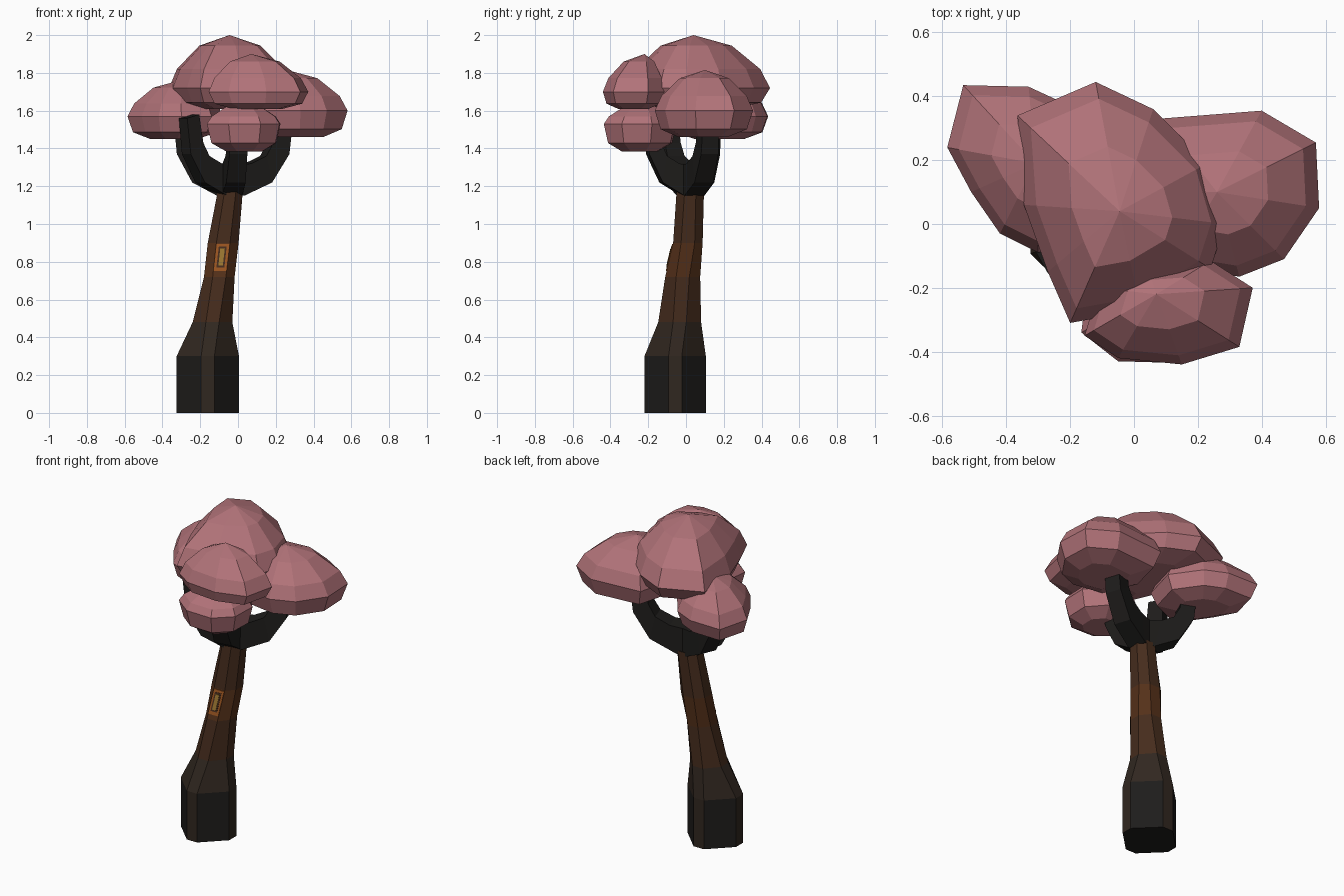
import bpy, bmesh, math
from mathutils import Vector

if "Cube" in bpy.data.objects:
    bpy.data.objects.remove(bpy.data.objects["Cube"])


def mat(name, rgb):
    m = bpy.data.materials.new(name)
    m.diffuse_color = (*rgb, 1)
    m.use_nodes = True
    m.node_tree.nodes["Principled BSDF"].inputs["Base Color"].default_value = m.diffuse_color
    return m


PINK = mat("leaf_pink", (0.44, 0.17, 0.19))
BLACK = mat("bark_black", (0.013, 0.012, 0.011))
DARK = mat("bark_dark", (0.03, 0.02, 0.014))
BROWN = mat("bark_brown", (0.06, 0.025, 0.012))
RUST = mat("bark_rust", (0.09, 0.03, 0.01))
ORANGE = mat("frame_orange", (0.32, 0.09, 0.015))
GOLD = mat("pane_gold", (0.32, 0.18, 0.03))


def finish(bm, name, mats):
    bmesh.ops.recalc_face_normals(bm, faces=bm.faces[:])
    me = bpy.data.meshes.new(name)
    bm.to_mesh(me)
    bm.free()
    ob = bpy.data.objects.new(name, me)
    bpy.context.collection.objects.link(ob)
    for m in mats:
        me.materials.append(m)
    return ob


def loft(name, rings, mats, pick=lambda band, side: 0):
    """Skin equal-sized rings of points and cap both ends."""
    bm = bmesh.new()
    rows = [[bm.verts.new(p) for p in r] for r in rings]
    n = len(rows[0])
    for k in range(len(rows) - 1):
        a, b = rows[k], rows[k + 1]
        for i in range(n):
            j = (i + 1) % n
            bm.faces.new((a[i], a[j], b[j], b[i])).material_index = pick(k, i)
    bm.faces.new(rows[0][::-1])
    bm.faces.new(rows[-1])
    return finish(bm, name, mats)


# Trunk: leaning eight-sided column (z, x0, x1, y0, y1, half width of flat side)
levels = [(0, -.325, .005, -.22, .105, .035), (.3, -.325, .005, -.22, .105, .035),
          (.48, -.24, -.03, -.147, .08, .035), (.72, -.18, -.018, -.11, .075, .035),
          (.9, -.16, .003, -.068, .088, .036), (1.17, -.108, .025, -.05, .095, .03)]
rings = []
for z, x0, x1, y0, y1, c in levels:
    cx, cy = (x0 + x1) / 2, (y0 + y1) / 2
    rings.append([(cx - c, y0, z), (cx + c, y0, z), (x1, cy - c, z), (x1, cy + c, z),
                  (cx + c, y1, z), (cx - c, y1, z), (x0, cy + c, z), (x0, cy - c, z)])


def trunk_mat(band, side):
    if band == 0:
        return 0 if side % 2 else 1
    return (0, 1, 2, 3, 2)[band] if band > 1 else 1


loft("trunk", rings, [BLACK, DARK, BROWN, RUST], trunk_mat)


# Window: slanted frame and pane lying on the front side of the trunk
def front_panel(name, z0, z1, hw, lift, m):
    def at(z, s, d):
        t = (z - .72) / .18
        return (-.099 + .0205 * t + s, -.11 + .042 * t - d, z)
    back, front = [[at(z0, -hw, d), at(z0, hw, d), at(z1, hw, d), at(z1, -hw, d)]
                   for d in (-.01, lift)]
    loft(name, [back, front], [m])


front_panel("window_frame", .75, .895, .035, .004, ORANGE)
front_panel("window_recess", .77, .88, .021, .006, BROWN)
front_panel("window_pane", .78, .87, .012, .008, GOLD)

# Branches: curved four-sided arms fanning out of the trunk top
outer = [(0, 1.15), (.2, 1.15), (.73, 1.22), (1.06, 1.37), (1.14, 1.56)]
inner = [(0, 1.31), (.33, 1.32), (.62, 1.36), (.76, 1.43), (.85, 1.58)]
hub = Vector((-.04, .025))
tips = {"right": (.24, .12), "left_back": (-.29, .13), "left_front": (-.26, -.1),
        "front": (0, -.19)}
for key, tip in tips.items():
    d = Vector(tip) - hub
    side = Vector((-d.y, d.x)).normalized()
    sections = []
    for k, ((ro, zo), (ri, zi)) in enumerate(zip(outer, inner)):
        w = .06 - .004 * k
        sections.append([(*(hub + d * r + side * s), z) for r, z, s in
                         ((ro, zo, -w), (ro, zo, w), (ri, zi, w), (ri, zi, -w))])
    loft(key + "_branch", sections, [BLACK])


# Foliage: faceted domes from a plan outline, a peak, and base / rim / top heights
def foliage(name, outline, peak, z_low, z_rim, z_top):
    pts = [Vector(p) for p in outline]
    pk = Vector(peak)
    mid = sum(pts, Vector((0, 0))) / len(pts)
    h, g = z_top - z_rim, z_rim - z_low
    prof = [(mid, .5, z_low), (mid, .88, z_low + .3 * g), (mid, 1, z_rim),
            (pk, .87, z_rim + .36 * h), (pk, .5, z_rim + .8 * h)]
    bm = bmesh.new()
    rows = [[bm.verts.new((*(c + (p - c) * s), z)) for p in pts] for c, s, z in prof]
    n = len(pts)
    top = bm.verts.new((*pk, z_top))
    low = bm.verts.new((*mid, z_low))
    for i in range(n):
        j = (i + 1) % n
        for a, b in zip(rows, rows[1:]):
            bm.faces.new((a[i], a[j], b[j], b[i]))
        bm.faces.new((rows[-1][i], rows[-1][j], top))
        bm.faces.new((rows[0][j], rows[0][i], low))
    finish(bm, name, [PINK])


foliage("top_foliage", [(-.12, .445), (.06, .36), (.23, .19), (.285, 0), (.24, -.14),
                        (.02, -.27), (-.2, -.31), (-.27, -.15), (-.345, .06), (-.365, .34)],
        (-.045, .04), 1.61, 1.72, 2.0)
foliage("front_upper_foliage", [(.15, -.44), (.33, -.385), (.372, -.2), (.24, -.115),
                                (.04, -.13), (-.11, -.2), (-.155, -.35), (-.05, -.42)],
        (.07, -.22), 1.61, 1.7, 1.9)
foliage("right_foliage", [(.4, .355), (.57, .255), (.58, .05), (.47, -.11), (.33, -.165),
                          (.12, -.13), (.02, .1), (.08, .33)],
        (.26, .1), 1.46, 1.6, 1.815)
foliage("left_foliage", [(-.535, .435), (-.585, .24), (-.51, .1), (-.42, -.03),
                         (-.3, -.09), (-.14, -.02), (-.08, .2), (-.2, .37), (-.33, .43)],
        (-.31, .19), 1.45, 1.57, 1.76)
foliage("front_lower_foliage", [(-.05, -.43), (.12, -.435), (.22, -.34), (.225, -.18),
                                (.12, -.06), (-.03, -.05), (-.14, -.14), (-.165, -.34)],
        (.03, -.23), 1.385, 1.53, 1.64)
